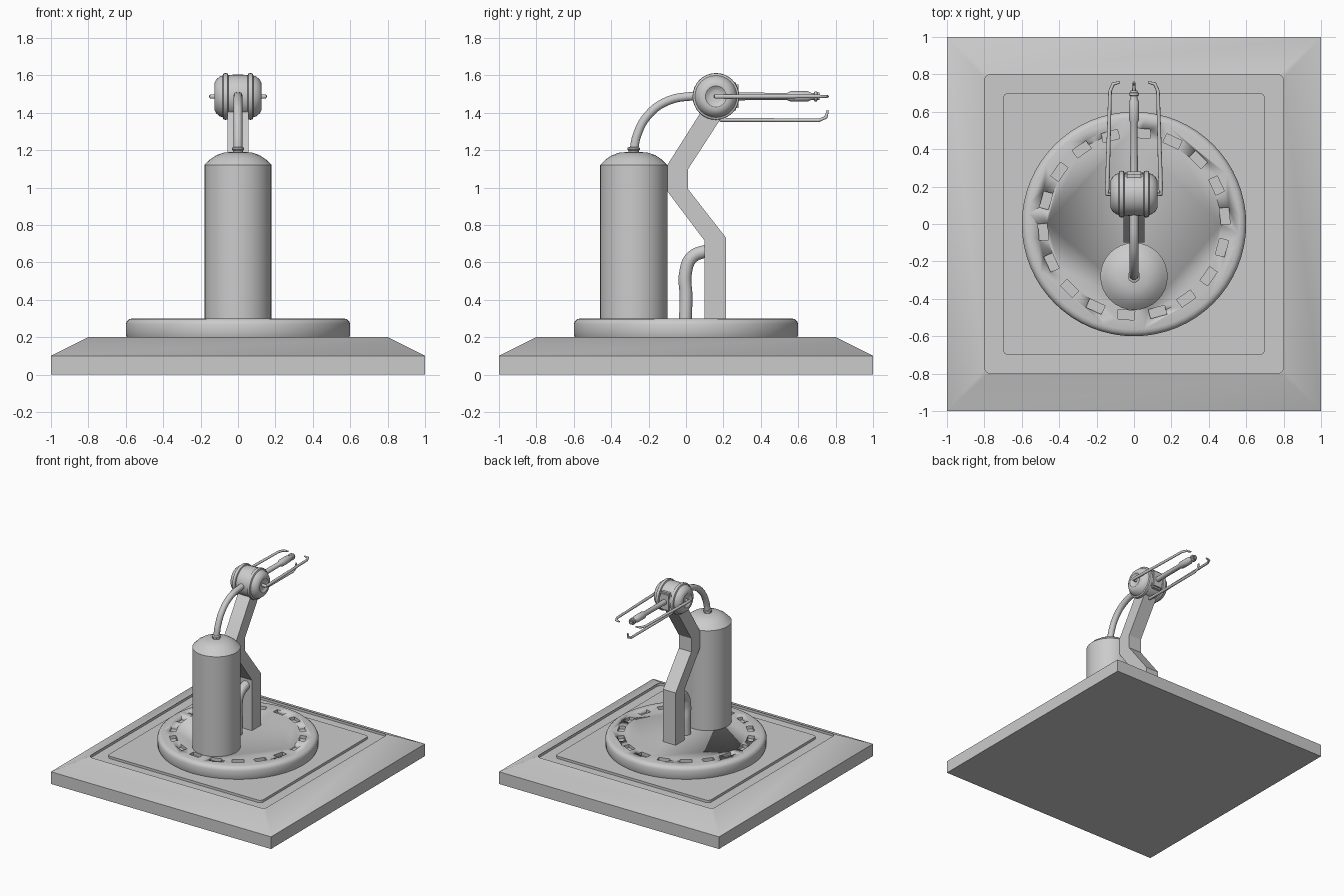
import bpy, bmesh
from math import cos, sin, pi, radians
from mathutils import Matrix, Vector

if "Cube" in bpy.data.objects:
    bpy.data.objects.remove(bpy.data.objects["Cube"])


def finish(name, bm, angle=30):
    bmesh.ops.remove_doubles(bm, verts=bm.verts, dist=1e-5)
    bmesh.ops.recalc_face_normals(bm, faces=bm.faces)
    me = bpy.data.meshes.new(name)
    bm.to_mesh(me)
    bm.free()
    ob = bpy.data.objects.new(name, me)
    bpy.context.collection.objects.link(ob)
    smooth(ob, angle)
    return ob


def smooth(ob, angle=30):
    bpy.ops.object.select_all(action='DESELECT')
    ob.select_set(True)
    bpy.context.view_layer.objects.active = ob
    bpy.ops.object.shade_smooth_by_angle(angle=radians(angle))


def loft(name, loops, angle=30):
    """Skin a stack of equal-length loops and cap both ends."""
    bm = bmesh.new()
    rings = [[bm.verts.new(p) for p in loop] for loop in loops]
    n = len(rings[0])
    for a, b in zip(rings, rings[1:]):
        for i in range(n):
            j = (i + 1) % n
            bm.faces.new((a[i], a[j], b[j], b[i]))
    bm.faces.new(rings[0])
    bm.faces.new(rings[-1])
    return finish(name, bm, angle)


def lathe(name, profile, mat=Matrix(), n=32, angle=30):
    """Turn (radius, height) points about local z, then place with mat."""
    return loft(name, [[mat @ Vector((r * cos(2 * pi * i / n), r * sin(2 * pi * i / n), h))
                        for i in range(n)] for r, h in profile], angle)


def tube(name, pts, radius, kind='BEZIER', radii=None):
    cu = bpy.data.curves.new(name, 'CURVE')
    cu.dimensions = '3D'
    cu.bevel_depth, cu.bevel_resolution, cu.use_fill_caps = radius, 3, True
    sp = cu.splines.new(kind)
    store = sp.bezier_points if kind == 'BEZIER' else sp.points
    store.add(len(pts) - 1)
    for i, (q, p) in enumerate(zip(store, pts)):
        if kind == 'BEZIER':
            q.co = p
            q.handle_left_type = q.handle_right_type = 'AUTO'
        else:
            q.co = (*p, 1)
        q.radius = radii[i] if radii else 1
    ob = bpy.data.objects.new(name, cu)
    bpy.context.collection.objects.link(ob)
    bpy.ops.object.select_all(action='DESELECT')
    ob.select_set(True)
    bpy.context.view_layer.objects.active = ob
    bpy.ops.object.convert(target='MESH')
    smooth(ob, 40)
    return ob


def rounded_square(half, r, z, seg=4):
    c = half - r
    return [(sx * c + r * cos(a), sy * c + r * sin(a), z)
            for k, (sx, sy) in enumerate(((1, 1), (-1, 1), (-1, -1), (1, -1)))
            for a in [(k + s / seg) * pi / 2 for s in range(seg + 1)]]


# Sloped base with a shallow groove around its top
loft("base", [rounded_square(*v) for v in (
    (1, 0, 0), (1, 0, .1), (.802, .02, .2), (.8, .035, .2),
    (.8, .035, .18), (.7, .03, .18), (.7, .03, .2))], 25)

# Turntable with a ring of slots
turntable = lathe("turntable", [(.59, .19), (.6, .215), (.6, .27), (.594, .285),
                                (.582, .296), (.565, .3)], n=64)
bm = bmesh.new()
for k in range(18):
    bmesh.ops.create_cube(bm, size=1, matrix=Matrix.Rotation(radians(5 + 20 * k), 4, 'Z')
                          @ Matrix.Translation((.487, 0, .3)) @ Matrix.Diagonal((.05, .09, .05, 1)))
cutter = finish("slot_cutter", bm)
cutter.hide_render = True
mod = turntable.modifiers.new("slots", 'BOOLEAN')
mod.operation, mod.object, mod.solver = 'DIFFERENCE', cutter, 'EXACT'
bpy.ops.object.select_all(action='DESELECT')
bpy.context.view_layer.objects.active = turntable
bpy.ops.object.modifier_apply(modifier=mod.name)
bpy.data.objects.remove(cutter)

# Tank with domed lid and hose collar
lathe("tank", [(.18, .29), (.18, 1.12), (.15, 1.15), (.115, 1.173), (.075, 1.187), (.028, 1.19),
               (.028, 1.198), (.033, 1.202), (.033, 1.212), (.025, 1.216)],
      Matrix.Translation((0, -.28, 0)), angle=25)

# Hoses
tube("feed_hose", [(0, -.28, 1.19), (0, -.262, 1.28), (0, -.2, 1.39), (0, -.1, 1.462),
                   (0, .03, 1.488), (0, .1, 1.488)], .024)
tube("arm_hose", [(0, -.003, .29), (0, .0, .42), (0, -.003, .54), (0, .03, .625), (0, .13, .668)], .036)

# Cranked support arm, extruded from its side profile
side = [(.1, .29), (.215, .29), (.215, .73), (.012, .99), (.012, 1.1),
        (.2, 1.39), (.16, 1.47), (.09, 1.42), (-.1, 1.12), (-.1, .98), (.1, .715)]
loft("support_arm", [[(x, y, z) for y, z in side] for x in (-.057, .057)])

# Pivot head: drum with a flanged, dished cap on each side
C = Vector((0, .16, 1.487))
AX = Matrix.Translation(C) @ Matrix.Rotation(pi / 2, 4, 'Y')
lathe("head_drum", [(.112, -.07), (.116, -.03), (.116, .03), (.112, .07)], AX)
for s, label in ((1, "right"), (-1, "left")):
    lathe("head_cap_" + label, [(r, s * h) for r, h in (
        (.11, .05), (.123, .055), (.125, .066), (.123, .078), (.112, .082), (.106, .098),
        (.09, .117), (.072, .126), (.056, .126), (.042, .116), (.03, .112), (.002, .112))], AX)
# Barrel housing on the front of the drum
bm = bmesh.new()
bmesh.ops.create_cube(bm, size=1, matrix=Matrix.Translation(C + Vector((0, .08, 0)))
                      @ Matrix.Diagonal((.1, .08, .15, 1)))
bmesh.ops.bevel(bm, geom=bm.edges[:], offset=.012, segments=2, affect='EDGES')
finish("barrel_housing", bm)

# Barrel with nozzle and hollow muzzle
lathe("barrel", [(.021, .05), (.019, .38), (.028, .4), (.028, .49), (.019, .51), (.019, .525),
                 (.027, .528), (.027, .54), (.02, .543), (.02, .555), (.012, .555), (.012, .5)],
      Matrix.Translation(C) @ Matrix.Rotation(-pi / 2, 4, 'X'), n=20)

# Three hooked prongs around the barrel: both sides and below
for label, ang, start in (("right", 0, (.11, .0)), ("left", pi, (.11, .0)), ("lower", -pi / 2, (.1, .0))):
    path = [start, (.143, .0), (.143, .03), (.128, .55), (.112, .588), (.105, .59), (.075, .598)]
    if label == "lower":
        path[1:3] = [(.118, .01), (.125, .03)]
    pts = [C + Vector((r * cos(ang), y, r * sin(ang))) for r, y in path]
    tube("prong_" + label, pts, .012, 'POLY', (1, 1, 1, .8, .75, .75, .5))
